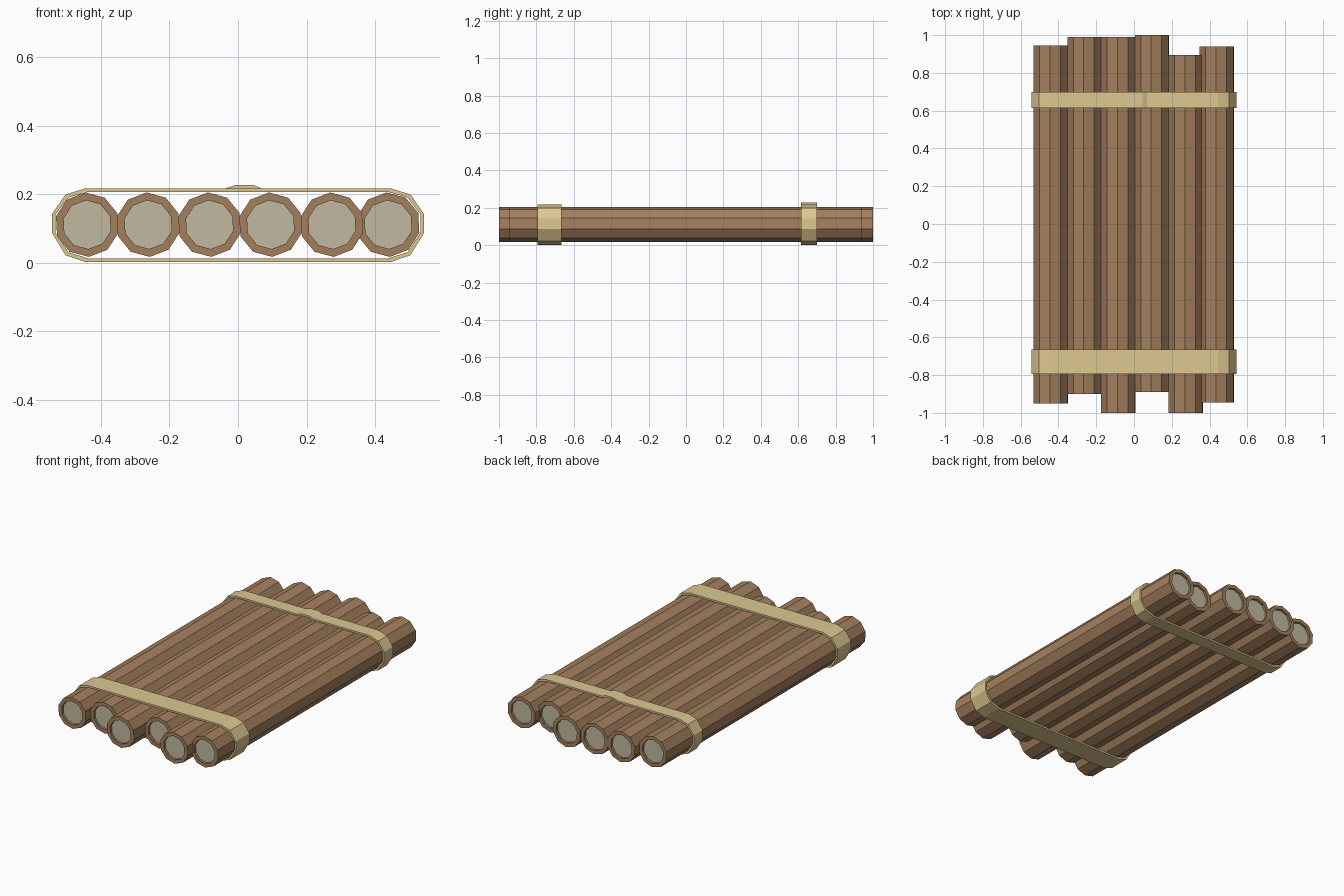
import bpy, bmesh, math

if "Cube" in bpy.data.objects:
    bpy.data.objects.remove(bpy.data.objects["Cube"])


def material(name, rgb):
    m = bpy.data.materials.new(name)
    m.diffuse_color = (*rgb, 1)
    m.use_nodes = True
    m.node_tree.nodes["Principled BSDF"].inputs["Base Color"].default_value = m.diffuse_color
    return m


bark = material("bark", (0.37, 0.215, 0.11))
core = material("cut_wood", (0.53, 0.48, 0.35))
rope = material("band_straw", (0.72, 0.58, 0.28))


def make_object(name, bm, mats):
    bmesh.ops.recalc_face_normals(bm, faces=bm.faces)
    mesh = bpy.data.meshes.new(name)
    bm.to_mesh(mesh)
    bm.free()
    for m in mats:
        mesh.materials.append(m)
    ob = bpy.data.objects.new(name, mesh)
    bpy.context.collection.objects.link(ob)
    return ob


def bridge(bm, a, b):
    n = len(a)
    for i in range(n):
        j = (i + 1) % n
        bm.faces.new((a[i], a[j], b[j], b[i]))


# Ten-sided log with a recessed pale core at both ends
def log(name, x, y0, y1, radius=0.094, inner=0.071, recess=0.015, sides=10):
    bm = bmesh.new()

    def ring(r, y):
        angles = [math.radians(93) + math.tau * i / sides for i in range(sides)]
        return [bm.verts.new((x + r * math.cos(a), y, 0.111 + r * math.sin(a)))
                for a in angles]

    rings = [ring(inner, y0 + recess), ring(inner, y0), ring(radius, y0),
             ring(radius, y1), ring(inner, y1), ring(inner, y1 - recess)]
    for a, b in zip(rings, rings[1:]):
        bridge(bm, a, b)
    for end in (rings[0], rings[-1]):
        bm.faces.new(end).material_index = 1
    make_object(name, bm, (bark, core))


# Flat band: outer and inner outline extruded along y
def band(name, y0, y1, bump=()):
    side = [(0.445, 0.217), (0.503, 0.199), (0.542, 0.143),
            (0.542, 0.086), (0.503, 0.022), (0.445, 0.002)]
    outer = list(bump) + side + [(-x, z) for x, z in reversed(side)]
    inner = [(x * 0.983, 0.11 + (z - 0.11) * 0.9) for x, z in outer]
    bm = bmesh.new()
    rings = [[bm.verts.new((x, y, z)) for x, z in outline]
             for outline, y in ((outer, y0), (outer, y1), (inner, y1), (inner, y0))]
    for i in range(4):
        bridge(bm, rings[i], rings[(i + 1) % 4])
    make_object(name, bm, (rope,))


# Row of six logs: centre x, front end, back end
logs = [(-0.44, -0.95, 0.945), (-0.262, -0.90, 0.99), (-0.083, -1.0, 0.99),
        (0.095, -0.89, 1.0), (0.274, -1.0, 0.895), (0.438, -0.945, 0.94)]
for i, (x, y0, y1) in enumerate(logs):
    log(f"log_{i + 1}", x, y0, y1)

# Wide front band, narrow back band with an overlap bump on top
band("front_band", -0.795, -0.665)
band("back_band", 0.615, 0.70,
     [(-0.035, 0.217), (-0.008, 0.227), (0.045, 0.227), (0.068, 0.217)])
